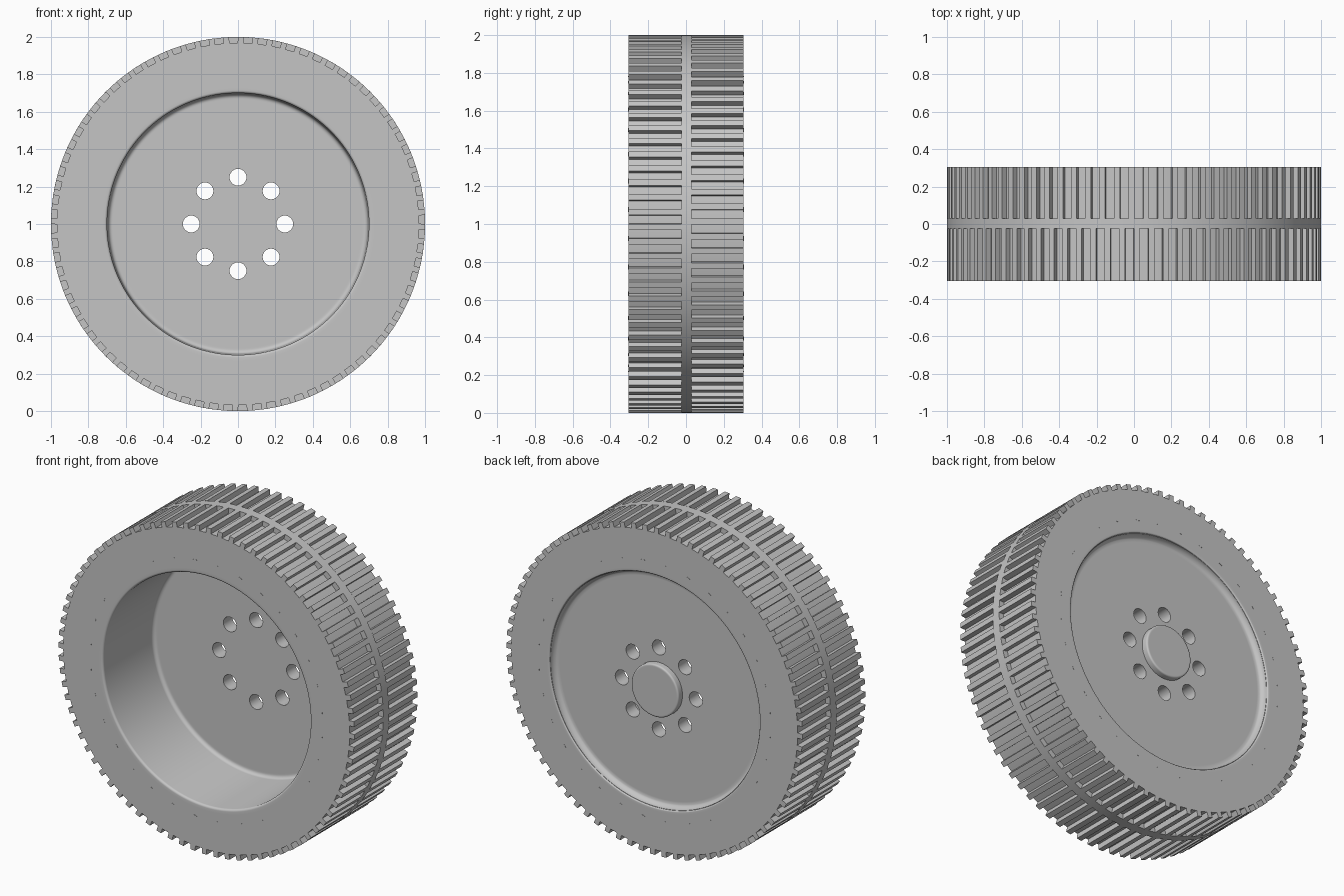
import bpy, bmesh, math
from mathutils import Matrix

cube = bpy.data.objects.get("Cube")
if cube:
    bpy.data.objects.remove(cube, do_unlink=True)

GREY = (0.56, 0.56, 0.56, 1)
mat = bpy.data.materials.new("mid grey")
mat.use_nodes = True
mat.diffuse_color = GREY
mat.node_tree.nodes["Principled BSDF"].inputs["Base Color"].default_value = GREY

HALF = 0.305                    # half the wheel width
RIB_FRONT, RIB_BACK = -0.025, 0.03
R_BASE, R_TOP = 0.968, 1.0
FLOOR_FRONT, FLOOR_BACK = 0.175, 0.262
TEETH = 80
PITCH = math.tau / TEETH


def finish(name, bm):
    bmesh.ops.recalc_face_normals(bm, faces=bm.faces)
    mesh = bpy.data.meshes.new(name)
    bm.to_mesh(mesh)
    bm.free()
    mesh.materials.append(mat)
    ob = bpy.data.objects.new(name, mesh)
    bpy.context.collection.objects.link(ob)
    return ob


def smooth(ob):
    bpy.ops.object.select_all(action="DESELECT")
    ob.select_set(True)
    bpy.context.view_layer.objects.active = ob
    bpy.ops.object.shade_smooth_by_angle(angle=math.radians(35))


def lathe(name, profile, steps):
    """Turn a (radius, y) profile about the axle and cap both ends."""
    bm = bmesh.new()
    angles = [math.tau * i / steps for i in range(steps)]
    rings = [[bm.verts.new((r * math.cos(a), y, 1 + r * math.sin(a))) for a in angles]
             for r, y in profile]
    for a, b in zip(rings, rings[1:]):
        for i in range(steps):
            j = (i + 1) % steps
            bm.faces.new((a[i], a[j], b[j], b[i]))
    bm.faces.new(rings[0])
    bm.faces.new(rings[-1])
    return finish(name, bm)


def arc(cr, cy, rad, start, end, steps=6):
    """Rounded corner of a profile, angles in degrees."""
    angles = [math.radians(start + (end - start) * i / steps) for i in range(steps + 1)]
    return [(cr + rad * math.cos(a), cy + rad * math.sin(a)) for a in angles]


def block_ring(name, count, phase, width, r0, r1, y0, y1):
    """Ring of boxes, each centred on an angle about the axle."""
    bm = bmesh.new()
    for i in range(count):
        place = (Matrix.Translation((0, 0, 1))
                 @ Matrix.Rotation(-(phase + i * math.tau / count), 4, "Y")
                 @ Matrix.Translation(((r0 + r1) / 2, (y0 + y1) / 2, 0))
                 @ Matrix.Diagonal((r1 - r0, y1 - y0, width, 1)))
        bmesh.ops.create_cube(bm, size=1, matrix=place)
    return finish(name, bm)


# Wheel body: deep dish in front, raised centre rib, shallow dish behind
profile = [(0.6, FLOOR_FRONT), (0.665, FLOOR_FRONT)]
profile += arc(0.672, FLOOR_FRONT - 0.022, 0.022, 90, 0)
profile += arc(0.714, -HALF + 0.014, 0.014, 180, 270)
profile += [(0.73, -HALF), (R_BASE, -HALF), (R_BASE, RIB_FRONT), (R_TOP, RIB_FRONT),
            (R_TOP, RIB_BACK), (R_BASE, RIB_BACK), (R_BASE, HALF), (0.73, HALF)]
profile += arc(0.718, HALF - 0.008, 0.008, 90, 180)
profile += arc(0.668, FLOOR_BACK + 0.035, 0.04, 0, -61)
profile += [(0.67, FLOOR_BACK), (0.6, FLOOR_BACK)]
body = lathe("wheel_body", profile, 192)

# Bolt holes through the disc
bm = bmesh.new()
for i in range(8):
    a = math.tau * i / 8
    place = (Matrix.Translation((0.25 * math.cos(a), 0.2, 1 + 0.25 * math.sin(a)))
             @ Matrix.Rotation(math.pi / 2, 4, "X"))
    bmesh.ops.create_cone(bm, cap_ends=True, segments=32, radius1=0.045,
                          radius2=0.045, depth=0.3, matrix=place)
cutter = finish("bolt_hole_cutter", bm)
cutter.hide_render = True
cut = body.modifiers.new("bolt_holes", "BOOLEAN")
cut.operation, cut.solver, cut.object = "DIFFERENCE", "EXACT", cutter
bpy.ops.object.select_all(action="DESELECT")
body.select_set(True)
bpy.context.view_layer.objects.active = body
bpy.ops.object.modifier_apply(modifier=cut.name)
bpy.data.objects.remove(cutter, do_unlink=True)
smooth(body)

# Hub cap on the back
cap = [(0.16, FLOOR_BACK - 0.005)] + arc(0.15, 0.292, 0.01, 0, 90, 4) + [(0.145, 0.302)]
smooth(lathe("hub_cap", cap, 64))

# Two staggered rows of tread blocks either side of the centre rib
GAP = 0.047
for name, gap_end, y0, y1 in (("front_tread", 0.048, -HALF, RIB_FRONT),
                              ("back_tread", 0.076, RIB_BACK, HALF)):
    middle = gap_end + (PITCH - GAP) / 2
    block_ring(name, TEETH, middle, PITCH - GAP, R_BASE - 0.006, R_TOP, y0, y1)

# Tiny marks round both sidewalls
for name, side in (("front_sidewall_marks", -1), ("back_sidewall_marks", 1)):
    y = side * HALF
    block_ring(name, 32, math.tau / 64, 0.024, 0.782, 0.787, y - 0.001, y + 0.001)
